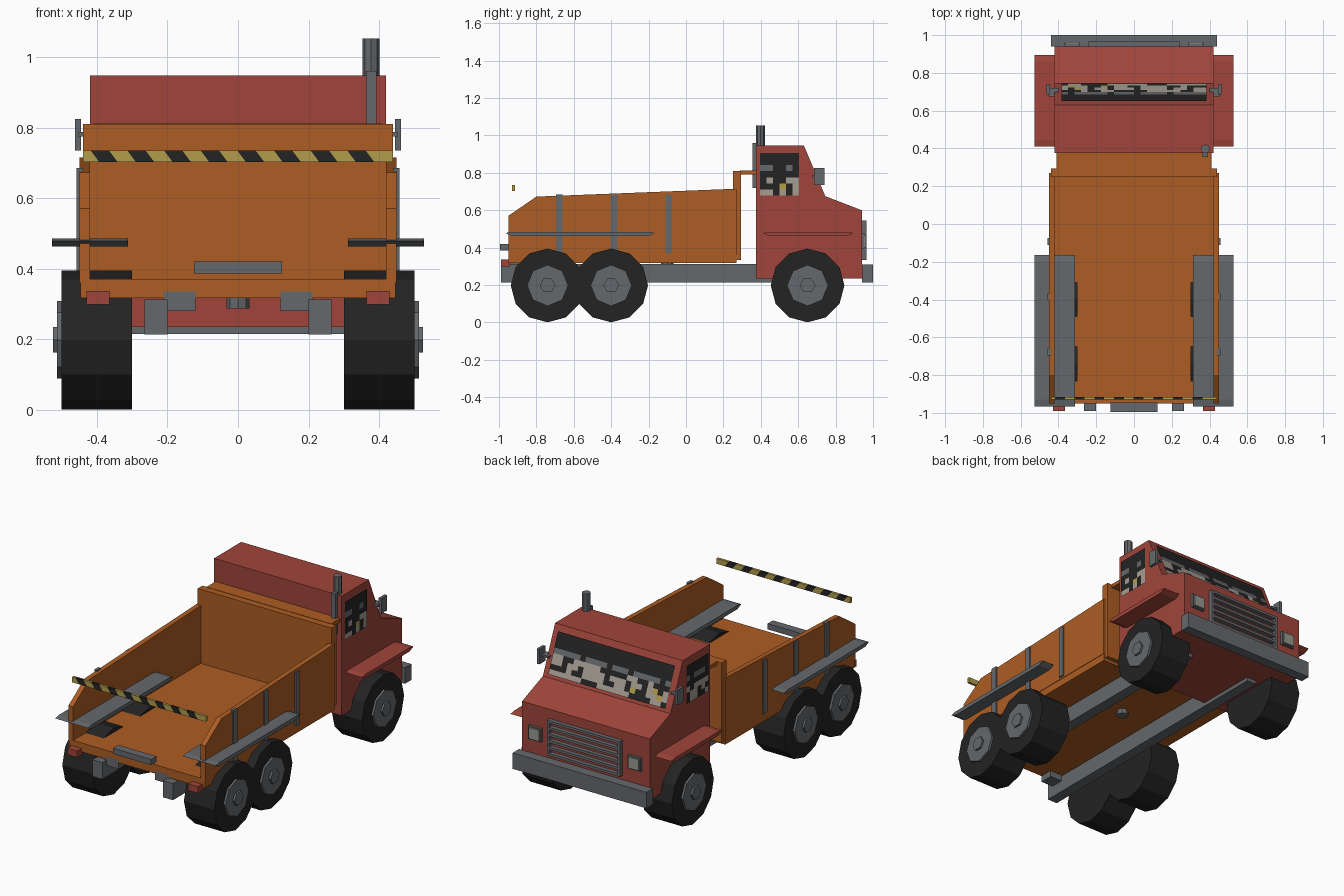
import bpy, bmesh, math, random
from mathutils import Vector, Matrix

if "Cube" in bpy.data.objects:
    bpy.data.objects.remove(bpy.data.objects["Cube"])

random.seed(4)


def mat(name, r, g, b):
    m = bpy.data.materials.new(name)
    m.diffuse_color = (r, g, b, 1)
    m.use_nodes = True
    m.node_tree.nodes["Principled BSDF"].inputs["Base Color"].default_value = m.diffuse_color
    return m


ORANGE = mat("bed_orange", 0.42, 0.11, 0.017)
RED = mat("cab_red", 0.35, 0.06, 0.043)
GREY = mat("steel_grey", 0.13, 0.14, 0.15)
BLACK = mat("rubber_black", 0.017, 0.017, 0.017)
YELLOW = mat("hazard_yellow", 0.45, 0.34, 0.07)
BEIGE = mat("glass_beige", 0.38, 0.34, 0.29)
LAMP = mat("lamp_grey", 0.32, 0.32, 0.28)


def finish(name, bm, *mats, recalc=True):
    if recalc:
        bmesh.ops.recalc_face_normals(bm, faces=bm.faces)
    me = bpy.data.meshes.new(name)
    bm.to_mesh(me)
    bm.free()
    for m in mats:
        me.materials.append(m)
    ob = bpy.data.objects.new(name, me)
    bpy.context.collection.objects.link(ob)
    return ob


def box(name, x, y, z, m):
    """Box from (min, max) pairs."""
    bm = bmesh.new()
    bmesh.ops.create_cube(bm, size=1)
    for v in bm.verts:
        v.co = [r[0] if c < 0 else r[1] for c, r in zip(v.co, (x, y, z))]
    return finish(name, bm, m)


def prism(name, profile, x0, x1, m):
    """Side profile of (y, z) points extruded along x."""
    bm = bmesh.new()
    a = [bm.verts.new((x0, y, z)) for y, z in profile]
    b = [bm.verts.new((x1, y, z)) for y, z in profile]
    n = len(a)
    bm.faces.new(a)
    bm.faces.new(b)
    for i in range(n):
        bm.faces.new((a[i], a[(i + 1) % n], b[(i + 1) % n], b[i]))
    return finish(name, bm, m)


def cyl(name, centre, r, depth, sides, axis, m):
    bm = bmesh.new()
    bmesh.ops.create_cone(bm, cap_ends=True, segments=sides, radius1=r, radius2=r, depth=depth)
    if axis == 'X':
        bm.transform(Matrix.Rotation(math.pi / 2, 4, 'Y'))
    bm.transform(Matrix.Translation(centre))
    return finish(name, bm, m)


def pair(s, lo, hi):
    """Range on the side given by the sign s."""
    return (lo, hi) if s > 0 else (-hi, -lo)


def glass(name, a, b, d, nu, nv):
    """Window plate with pale reflections in its lower part."""
    a, b, d = Vector(a), Vector(b), Vector(d)
    bm = bmesh.new()
    vs = [[bm.verts.new(a + (b - a) * i / nu + (d - a) * j / nv) for i in range(nu + 1)]
          for j in range(nv + 1)]
    for j in range(nv):
        for i in range(nu):
            f = bm.faces.new((vs[j][i], vs[j][i + 1], vs[j + 1][i + 1], vs[j + 1][i]))
            h, k = (j + 0.5) / nv, random.random()
            if 0.5 < h < 0.68:
                f.material_index = 1 if k < 0.5 else 0
            elif h < 0.5:
                f.material_index = 2 if k < 0.55 else 3 if k < 0.6 else 0
    finish(name, bm, BLACK, GREY, BEIGE, YELLOW, recalc=False)


# Cab body and windows
prism("cab", [(0.375, 0.235), (0.94, 0.235), (0.94, 0.6), (0.745, 0.675),
              (0.63, 0.947), (0.375, 0.947)], -0.42, 0.42, RED)
glass("windshield", (0.385, 0.745, 0.695), (-0.385, 0.745, 0.695), (0.385, 0.652, 0.915), 22, 8)
glass("window_right", (0.426, 0.395, 0.68), (0.426, 0.605, 0.68), (0.426, 0.395, 0.905), 6, 7)
glass("window_left", (-0.426, 0.605, 0.68), (-0.426, 0.395, 0.68), (-0.426, 0.605, 0.905), 6, 7)

# Bumper, grille and chassis
box("bumper", (-0.44, 0.44), (0.94, 1.0), (0.215, 0.31), GREY)
for i in range(6):
    z = 0.335 + i * 0.039
    box("grille_slat", (-0.235, 0.235), (0.935, 0.965), (z, z + 0.015), GREY)
for s in (-1, 1):
    box("grille_frame", pair(s, 0.225, 0.24), (0.935, 0.965), (0.335, 0.545), GREY)
    box("headlight_rim", pair(s, 0.285, 0.37), (0.935, 0.955), (0.395, 0.475), GREY)
    box("headlight", pair(s, 0.292, 0.363), (0.935, 0.963), (0.402, 0.468), LAMP)
    box("chassis_rail", pair(s, 0.2, 0.265), (-0.99, 0.75), (0.213, 0.312), GREY)
    box("bed_hinge", pair(s, 0.12, 0.212), (-0.95, -0.87), (0.28, 0.335), GREY)
    box("tail_light", pair(s, 0.365, 0.43), (-0.99, -0.94), (0.298, 0.337), RED)
    # Mirrors
    box("mirror", pair(s, 0.446, 0.463), (0.685, 0.74), (0.735, 0.825), GREY)
    box("mirror_arm", pair(s, 0.4, 0.452), (0.675, 0.72), (0.775, 0.787), GREY)
cyl("drain_plug", (0, -0.1, 0.305), 0.033, 0.035, 8, 'Z', GREY)

# Dump bed
box("bed_floor", (-0.447, 0.447), (-0.95, 0.27), (0.317, 0.37), ORANGE)
box("bed_headboard", (-0.44, 0.44), (0.25, 0.295), (0.335, 0.81), ORANGE)
box("bed_canopy", (-0.41, 0.41), (0.29, 0.42), (0.79, 0.812), ORANGE)
side = [(-0.95, 0.36), (-0.95, 0.57), (-0.8, 0.673), (0.27, 0.715), (0.27, 0.36)]
for s in (-1, 1):
    prism("bed_side", side, s * 0.42, s * 0.45, ORANGE)
    for y in (-0.678, -0.385, -0.092):
        box("bed_rib", pair(s, 0.44, 0.458), (y - 0.018, y + 0.018), (0.37, 0.685), GREY)
box("tail_bar", (-0.125, 0.125), (-0.995, -0.945), (0.386, 0.42), GREY)


# Fenders: flat plates with tapered ends
def fender(name, y0, y1, x0, x1, m):
    e = 0.035
    p = [(y0, 0.478), (y0 + e, 0.485), (y1 - e, 0.485), (y1, 0.478), (y1 - e, 0.462), (y0 + e, 0.462)]
    for s in (-1, 1):
        prism(name, p, s * x0, s * x1, m)


fender("rear_fender", -0.965, -0.165, 0.312, 0.528, GREY)
fender("front_fender", 0.41, 0.895, 0.40, 0.528, RED)

# Hazard bar of slanted segments
bm = bmesh.new()
step, skew = 0.104, 0.012
cuts = [-0.44] + [-0.38 + step * k + o for k in range(8) for o in (-0.026, 0.026)] + [0.44]
rings = []
for i, x in enumerate(cuts):
    t = 0 if i in (0, len(cuts) - 1) else skew
    rings.append([bm.verts.new(c) for c in ((x + t, -0.93, 0.703), (x + t, -0.915, 0.703),
                                            (x - t, -0.915, 0.735), (x - t, -0.93, 0.735))])
for i in range(len(rings) - 1):
    for j in range(4):
        k = (j + 1) % 4
        f = bm.faces.new((rings[i][j], rings[i][k], rings[i + 1][k], rings[i + 1][j]))
        f.material_index = i % 2
bm.faces.new(rings[0])
bm.faces.new(rings[-1])
finish("hazard_bar", bm, YELLOW, BLACK)

# Exhaust stack
box("exhaust_pipe", (0.363, 0.393), (0.355, 0.41), (0.72, 0.96), GREY)
cyl("exhaust_stack", (0.377, 0.398, 0.998), 0.024, 0.108, 8, 'Z', GREY)

# Wheels
for s in (-1, 1):
    for y in (-0.74, -0.4, 0.65):
        cyl("tyre", (s * 0.4, y, 0.198), 0.197, 0.2, 12, 'X', BLACK)
        cyl("hub", (s * 0.5, y, 0.198), 0.11, 0.026, 8, 'X', GREY)
        cyl("hub_nut", (s * 0.51, y, 0.198), 0.042, 0.03, 6, 'X', GREY)
